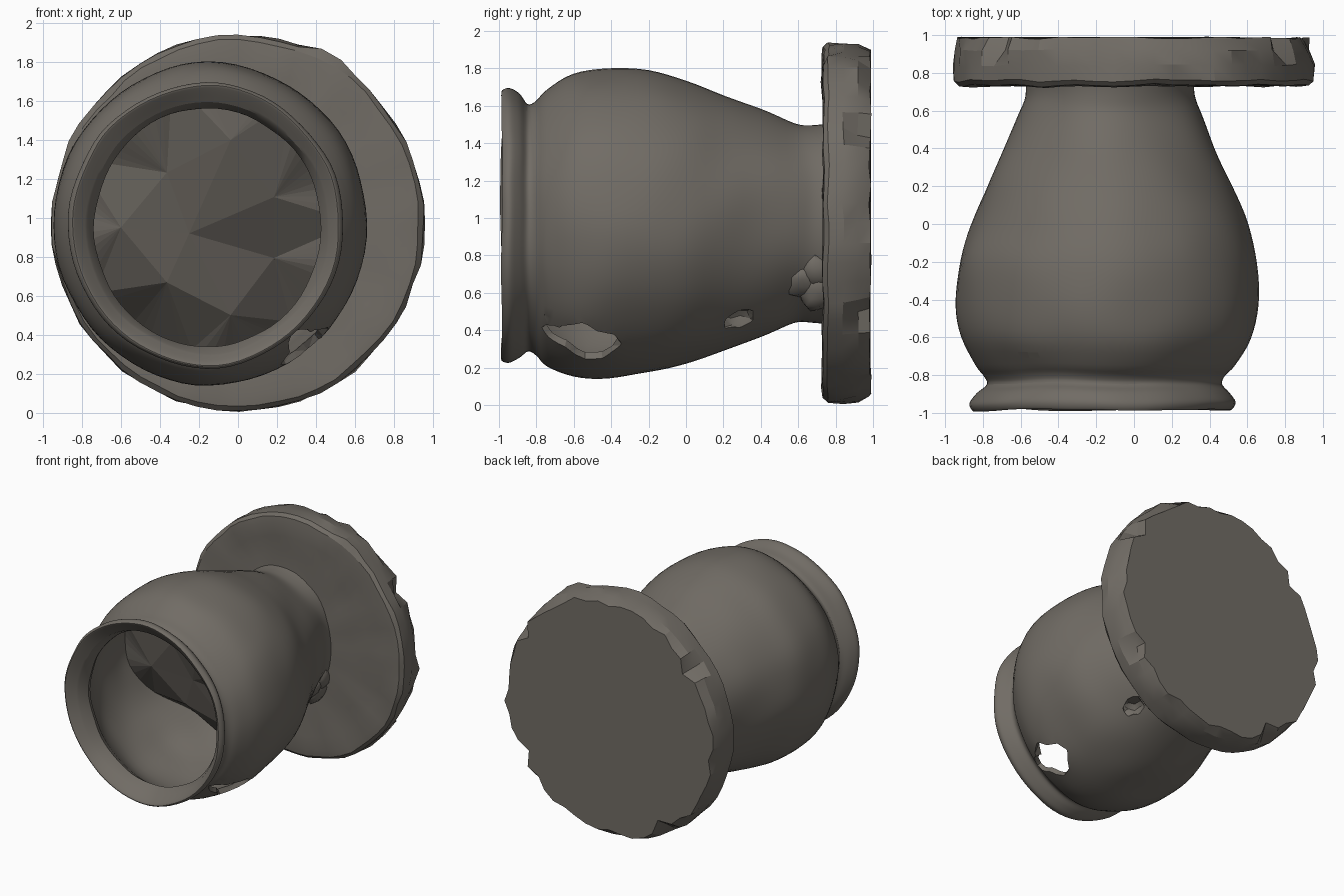
import bpy, bmesh, math, random
from mathutils import Vector, noise

if "Cube" in bpy.data.objects:
    bpy.data.objects.remove(bpy.data.objects["Cube"])

random.seed(4)
N = 72

clay = bpy.data.materials.new("grey_brown_clay")
clay.diffuse_color = (0.165, 0.150, 0.130, 1)
clay.use_nodes = True
clay.node_tree.nodes["Principled BSDF"].inputs["Base Color"].default_value = clay.diffuse_color


def finish(bm, name, angle=None):
    bmesh.ops.recalc_face_normals(bm, faces=bm.faces[:])
    me = bpy.data.meshes.new(name)
    bm.to_mesh(me)
    bm.free()
    ob = bpy.data.objects.new(name, me)
    bpy.context.collection.objects.link(ob)
    me.materials.append(clay)
    if angle:
        smooth(ob, angle)
    return ob


def smooth(ob, angle):
    bpy.ops.object.select_all(action='DESELECT')
    ob.select_set(True)
    bpy.context.view_layer.objects.active = ob
    bpy.ops.object.shade_smooth_by_angle(angle=math.radians(angle))


def wobble(p, amount, scale):
    return p + noise.noise_vector(p * scale) * amount


def bridge(bm, a, b):
    n = len(a)
    for i in range(n):
        bm.faces.new((a[i], a[(i + 1) % n], b[(i + 1) % n], b[i]))


# Outer profile rows: y, centre x, radius x, centre z, radius z
ROWS = [Vector(r) for r in (
    (-0.925, -.157, .615, .95, .64), (-0.975, -.163, .665, .96, .695),
    (-0.985, -.165, .685, .96, .72), (-0.945, -.165, .705, .96, .73),
    (-0.89, -.163, .668, .96, .70), (-0.845, -.155, .622, .95, .655),
    (-0.80, -.155, .638, .945, .675), (-0.74, -.15, .69, .945, .735),
    (-0.60, -.147, .768, .96, .805), (-0.42, -.142, .80, .966, .828),
    (-0.20, -.14, .785, .977, .808), (0.0, -.13, .73, .975, .755),
    (0.20, -.13, .65, .97, .68), (0.40, -.13, .555, .97, .61),
    (0.58, -.128, .485, .97, .535), (0.68, -.125, .45, .965, .53),
    (0.78, -.125, .45, .965, .54))]


def spline(rows, steps):
    out = []
    for i in range(len(rows) - 1):
        a, b = rows[i], rows[i + 1]
        p, q = rows[max(i - 1, 0)], rows[min(i + 2, len(rows) - 1)]
        for s in range(steps):
            t = s / steps
            out.append(0.5 * (2 * a + (b - p) * t + (2 * p - 5 * a + 4 * b - q) * t ** 2
                              + (3 * a - 3 * b + q - p) * t ** 3))
    return out + [rows[-1]]


outer = spline(ROWS, 4)
wall = outer[20:]          # from the neck to the foot


def section(y):
    for a, b in zip(wall, wall[1:]):
        if y <= b[0]:
            return a.lerp(b, max(0, (y - a[0]) / (b[0] - a[0])))
    return wall[-1]


def point(row, th, inset=0.0):
    return Vector((row[1] + (row[2] - inset) * math.cos(th), row[0],
                   row[3] + (row[4] - inset) * math.sin(th)))


# Vessel body: outer wall, flared rim, hollow inside
bm = bmesh.new()
angles = [2 * math.pi * i / N for i in range(N)]
rings = []
for k in range(16, -1, -1):             # inner wall, ending on a slanted floor
    ring = []
    for th in angles:
        end = -0.17 - 0.36 * math.sin(th) + 0.05 * math.sin(5 * th)
        y = -0.845 + (end + 0.845) * k / 16
        ring.append(bm.verts.new(wobble(point(section(y), th, 0.042), 0.012, 4)))
    rings.append(ring)
for row in outer:
    rings.append([bm.verts.new(wobble(point(row, th), 0.014, 3)) for th in angles])
for a, b in zip(rings, rings[1:]):
    bridge(bm, a, b)
bm.faces.new(rings[-1])

# Rough faceted floor inside the vessel
M = 7
mids = []
for j in range(M):
    th = 2 * math.pi * (j + 0.5) / M
    r = 0.36 + 0.1 * (j % 2)
    z = r * math.sin(th)
    mids.append(bm.verts.new((-0.14 + r * math.cos(th),
                              -0.2 - 0.4 * z + random.uniform(-.07, .07), 0.95 + z)))
apex = bm.verts.new((-0.25, -0.22, 0.92))
for i in range(N):
    j, j2 = i * M // N, ((i + 1) % N) * M // N
    bm.faces.new((rings[0][i], rings[0][(i + 1) % N], mids[j]))
    if j != j2:
        bm.faces.new((rings[0][(i + 1) % N], mids[j2], mids[j]))
for j in range(M):
    bm.faces.new((mids[j], mids[(j + 1) % M], apex))
body = finish(bm, "vessel_body")


# Broken holes in the lower right wall
def rock(name, loc, scale, turn):
    b = bmesh.new()
    bmesh.ops.create_icosphere(b, subdivisions=2, radius=1)
    for v in b.verts:
        v.co *= random.uniform(0.82, 1.15)
    ob = finish(b, name)
    ob.location, ob.scale, ob.rotation_euler = loc, scale, (0, math.radians(turn), 0)
    return ob


cutters = [rock("hole_cutter", (0.36, -0.54, 0.32), (0.19, 0.18, 0.15), 50),
           rock("hole_end_cutter", (0.35, -0.68, 0.33), (0.15, 0.12, 0.09), 50),
           rock("small_hole_cutter", (0.41, -0.765, 0.43), (0.08, 0.05, 0.06), 46),
           rock("pit_cutter", (0.25, 0.29, 0.455), (0.06, 0.10, 0.07), 50)]
bpy.context.view_layer.objects.active = body
for c in cutters:
    m = body.modifiers.new("break", 'BOOLEAN')
    m.operation, m.object, m.solver = 'DIFFERENCE', c, 'EXACT'
    bpy.ops.object.modifier_apply(modifier=m.name)
for c in cutters:
    bpy.data.objects.remove(c)
smooth(body, 28)
for p in body.data.polygons:            # floor stays faceted
    if p.normal.y < -0.6 and -0.7 < p.center.y < 0.45:
        p.use_smooth = False

# Lumps of clay where the wall meets the foot
for i, (x, y, z) in enumerate(((0.24, 0.69, 0.72), (0.21, 0.62, 0.66), (0.2, 0.7, 0.6))):
    smooth(rock("joint_lump_%d" % (i + 1), (x, y, z), (0.07, 0.1, 0.1), 30), 60)

# Round foot plate with a worn, chipped back edge: y, radius, roughness
bm = bmesh.new()
rings = []
for y, r, rough in ((0.735, 0.35, 0), (0.735, 0.5, 0), (0.735, 0.65, 0), (0.733, 0.78, 0),
                    (0.73, 0.88, 0), (0.735, 0.93, 0.004), (0.76, 0.955, 0.006),
                    (0.84, 0.957, 0.008), (0.92, 0.945, 0.018), (0.985, 0.925, 0.035)):
    ring = []
    for i in range(56):
        th = 2 * math.pi * i / 56
        rr = r + random.uniform(-rough, rough * 0.4)
        if r > 0.94 and i in (9, 10):
            rr += 0.025                  # raised chip, upper right
        if y > 0.9 and i in (5, 22, 37, 51):
            rr -= 0.07                   # notches
        p = Vector((rr * math.cos(th), y, 0.972 + rr * 1.012 * math.sin(th)))
        if y < 0.9:
            p = wobble(p, 0.016, 5)
        else:
            p.y += random.uniform(-rough, rough) * 0.2
        ring.append(bm.verts.new(p))
    rings.append(ring)
for a, b in zip(rings, rings[1:]):
    bridge(bm, a, b)
bm.faces.new(rings[0])
bm.faces.new(rings[-1])
finish(bm, "foot_plate", 20)
